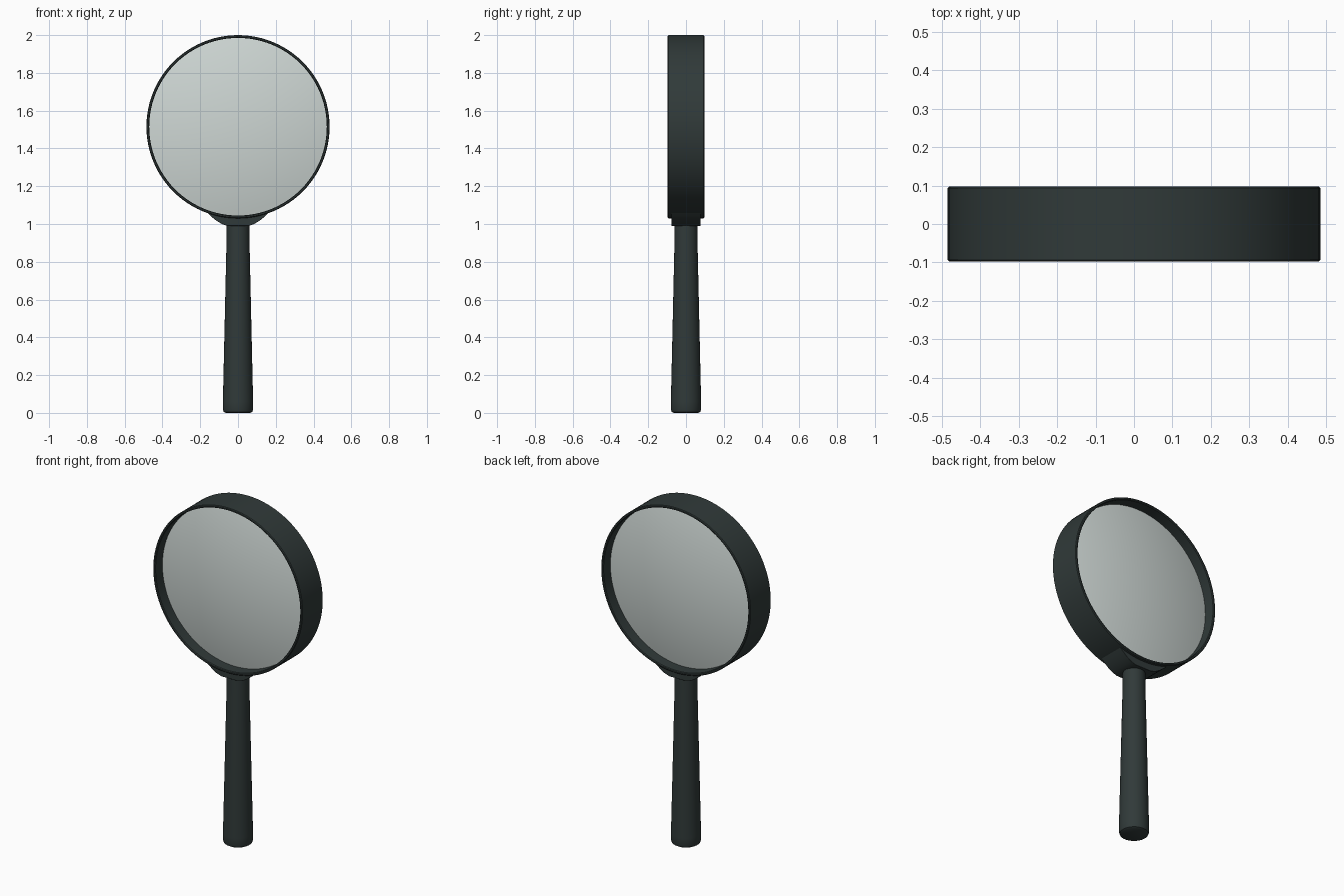
import bpy, bmesh
from math import sin, cos, pi, radians, sqrt

if "Cube" in bpy.data.objects:
    bpy.data.objects.remove(bpy.data.objects["Cube"], do_unlink=True)

CENTRE_Z, OUTER, INNER, HALF_DEPTH = 1.515, 0.485, 0.47, 0.097


def material(name, rgb):
    m = bpy.data.materials.new(name)
    m.use_nodes = True
    m.diffuse_color = (*rgb, 1)
    bsdf = m.node_tree.nodes["Principled BSDF"]
    bsdf.inputs["Base Color"].default_value = (*rgb, 1)
    bsdf.inputs["Roughness"].default_value = 0.5
    return m


def finish(name, bm, mat, angle=35):
    bmesh.ops.recalc_face_normals(bm, faces=bm.faces)
    mesh = bpy.data.meshes.new(name)
    bm.to_mesh(mesh)
    bm.free()
    mesh.materials.append(mat)
    ob = bpy.data.objects.new(name, mesh)
    bpy.context.collection.objects.link(ob)
    bpy.ops.object.select_all(action="DESELECT")
    ob.select_set(True)
    bpy.context.view_layer.objects.active = ob
    bpy.ops.object.shade_smooth_by_angle(angle=radians(angle))
    return ob


def lathe(name, profile, mat, steps=96, closed=False):
    """Spin (radius, height) points about the local z axis."""
    bm = bmesh.new()
    verts = [bm.verts.new((r, 0, h)) for r, h in profile]
    pairs = list(zip(verts, verts[1:]))
    if closed:
        pairs.append((verts[-1], verts[0]))
    edges = [bm.edges.new(p) for p in pairs]
    bmesh.ops.spin(bm, geom=verts + edges, cent=(0, 0, 0), axis=(0, 0, 1),
                   angle=2 * pi, steps=steps)
    bmesh.ops.remove_doubles(bm, verts=bm.verts, dist=1e-5)
    return finish(name, bm, mat)


def face_front(ob):
    ob.rotation_euler.x = pi / 2
    ob.location.z = CENTRE_Z


dark = material("dark green grey", (0.03, 0.042, 0.041))
glass = material("pale glass", (0.62, 0.68, 0.66))

# Ring: a wide band with slightly softened lips
lip = 0.004
half = [(INNER, HALF_DEPTH - lip), (INNER + lip, HALF_DEPTH),
        (OUTER - lip, HALF_DEPTH), (OUTER, HALF_DEPTH - lip)]
face_front(lathe("ring", half + [(r, -h) for r, h in reversed(half)], dark, closed=True))

# Lens: two shallow domes meeting the ring at a thin rim
N, EDGE, BULGE = 14, 0.03, 0.055
sphere = (INNER ** 2 + BULGE ** 2) / (2 * BULGE)
dome = []
for i in range(N + 1):
    r = (INNER + 0.003) * i / N
    dome.append((r, EDGE + BULGE - sphere + sqrt(sphere ** 2 - r ** 2)))
face_front(lathe("lens", dome + [(r, -h) for r, h in reversed(dome)], glass))

# Handle: tapered grip with a rounded butt
lathe("handle", [(0, 0), (0.066, 0), (0.076, 0.006), (0.08, 0.018), (0.08, 0.06),
                 (0.061, 0.9), (0.06, 1.02), (0, 1.02)], dark, steps=48)

# Socket: curved cradle between the ring and the handle
bm = bmesh.new()
side = [(0.17, 1.068), (0.145, 1.042), (0.115, 1.018), (0.085, 1.0), (0.055, 0.99)]
outline = side + [(-x, z) for x, z in reversed(side)]
for i in range(13):
    a = radians(-20 + 40 * i / 12)
    outline.append((0.478 * sin(a), CENTRE_Z - 0.478 * cos(a)))
base = bm.faces.new([bm.verts.new((x, -0.078, z)) for x, z in outline])
extruded = bmesh.ops.extrude_face_region(bm, geom=[base])["geom"]
bmesh.ops.translate(bm, vec=(0, 0.156, 0),
                    verts=[v for v in extruded if isinstance(v, bmesh.types.BMVert)])
socket = finish("socket", bm, dark)
bevel = socket.modifiers.new("soft edges", "BEVEL")
bevel.width, bevel.segments, bevel.limit_method = 0.008, 2, "ANGLE"
bevel.angle_limit = radians(50)
